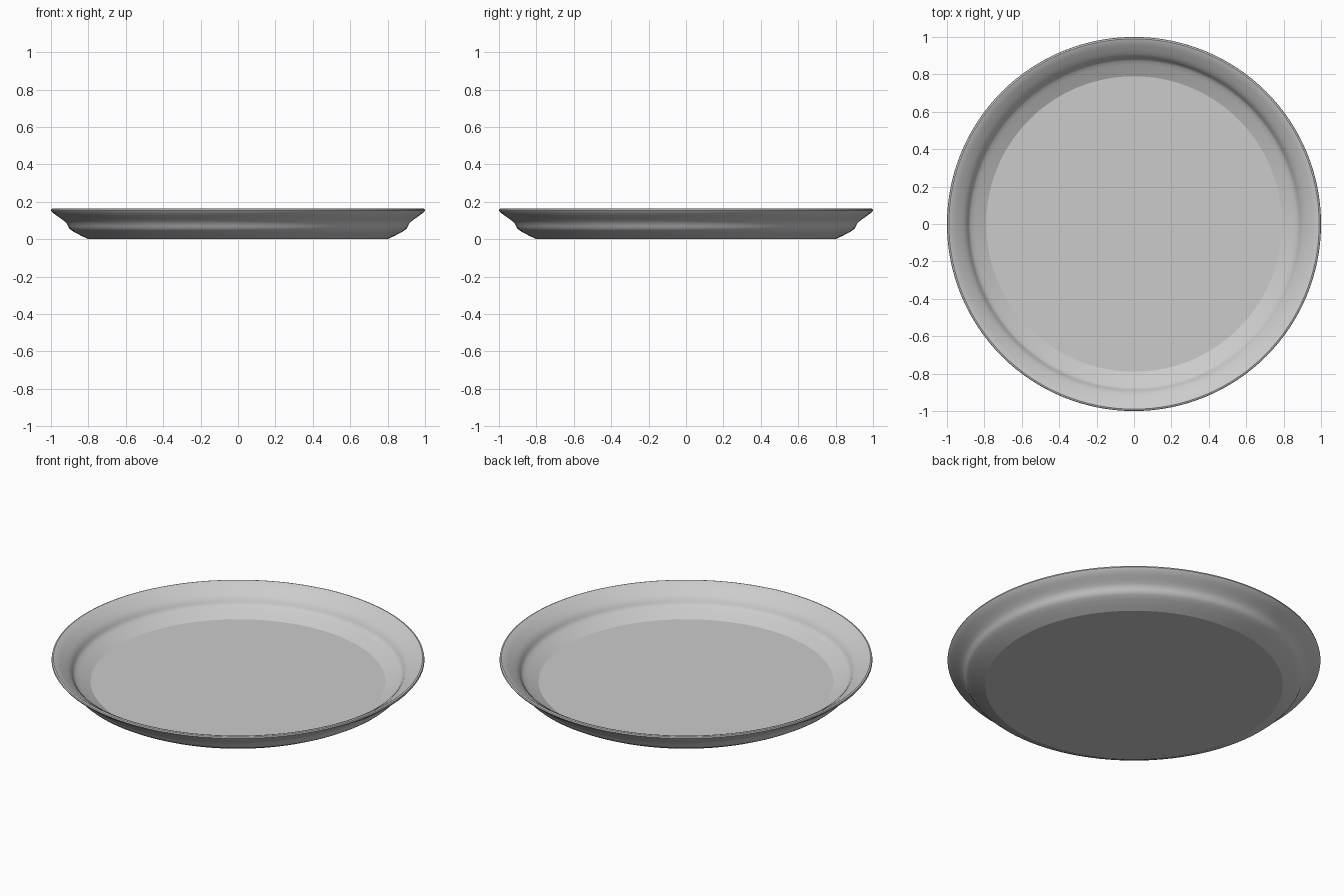
import bpy, bmesh, math
from mathutils import Vector

if "Cube" in bpy.data.objects:
    bpy.data.objects.remove(bpy.data.objects["Cube"])

# Half cross-section: underside, rolled rim, inner wall, floor
profile = [(0, 0), (0.798, 0), (0.835, 0.017), (0.868, 0.034), (0.89, 0.047),
           (0.902, 0.058), (0.908, 0.07), (0.915, 0.083), (0.927, 0.096),
           (0.945, 0.109), (0.97, 0.127), (0.993, 0.144), (1.0, 0.154),
           (0.998, 0.162), (0.99, 0.165), (0.98, 0.162), (0.955, 0.147),
           (0.93, 0.129), (0.91, 0.114), (0.896, 0.099), (0.888, 0.085),
           (0.882, 0.074), (0.872, 0.065), (0.852, 0.055), (0.82, 0.039),
           (0.79, 0.025), (0, 0.025)]

bm = bmesh.new()
verts = [bm.verts.new((r, 0, z)) for r, z in profile]
edges = [bm.edges.new(pair) for pair in zip(verts, verts[1:])]
bmesh.ops.spin(bm, geom=verts + edges, cent=Vector(), axis=(0, 0, 1),
               angle=math.tau, steps=128, use_merge=True)
bmesh.ops.remove_doubles(bm, verts=bm.verts, dist=1e-5)
bmesh.ops.recalc_face_normals(bm, faces=bm.faces)

# Plate
mesh = bpy.data.meshes.new("plate")
bm.to_mesh(mesh)
bm.free()
plate = bpy.data.objects.new("plate", mesh)
bpy.context.collection.objects.link(plate)
bpy.context.view_layer.objects.active = plate
plate.select_set(True)
bpy.ops.object.shade_smooth_by_angle(angle=math.radians(22))
